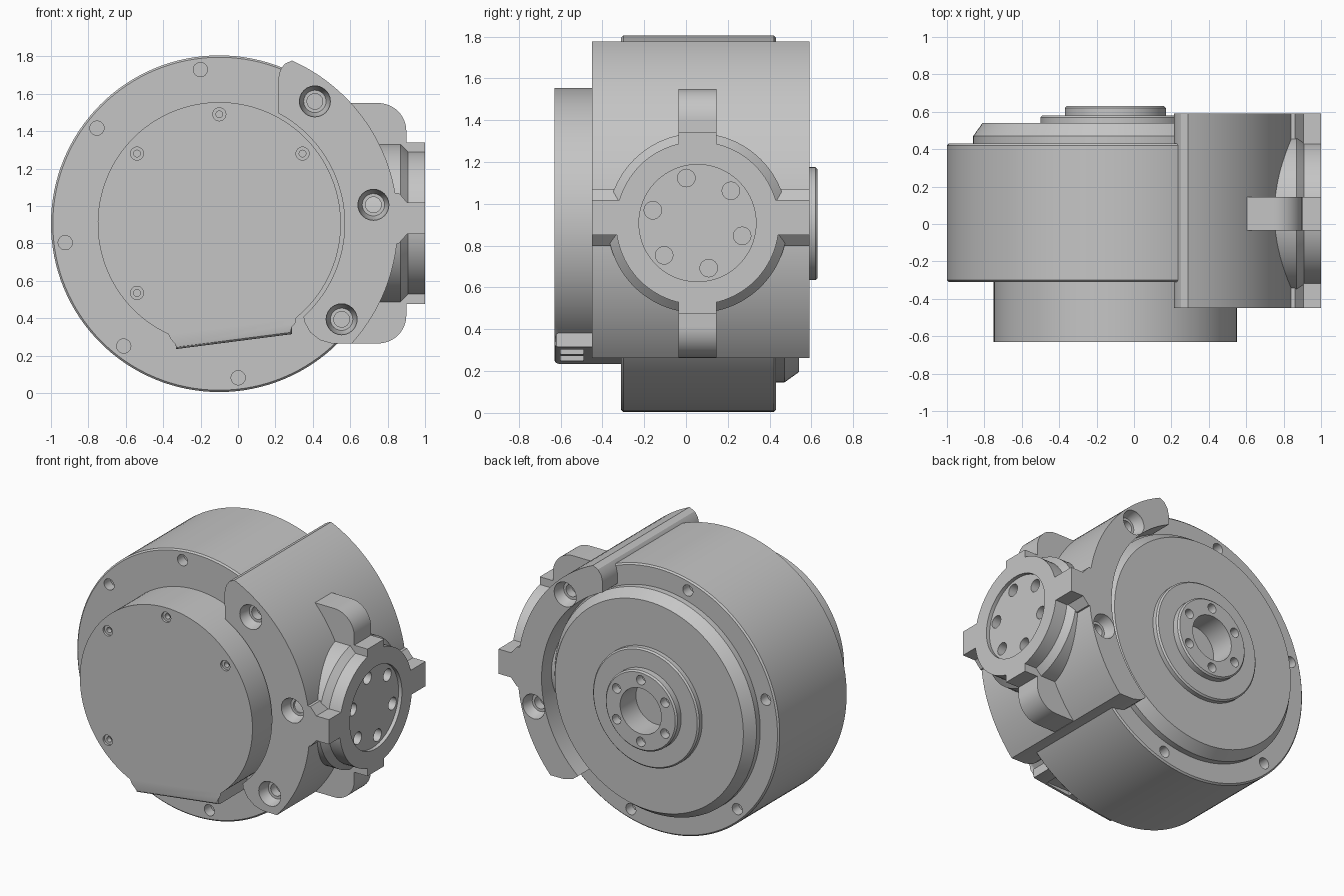
import bpy, bmesh
from math import cos, sin, radians, pi

old = bpy.data.objects.get("Cube")
if old:
    bpy.data.objects.remove(old, do_unlink=True)

grey = bpy.data.materials.new("machined grey")
grey.use_nodes = True
GREY = (0.56, 0.56, 0.56, 1)
grey.diffuse_color = GREY
grey.node_tree.nodes["Principled BSDF"].inputs["Base Color"].default_value = GREY

CX, CZ = -0.1, 0.905      # main axis, along y
BY, BZ = 0.055, 0.908     # side boss axis, along x


def finish(bm, name):
    mesh = bpy.data.meshes.new(name)
    bm.to_mesh(mesh)
    bm.free()
    mesh.materials.append(grey)
    ob = bpy.data.objects.new(name, mesh)
    bpy.context.collection.objects.link(ob)
    return ob


def activate(ob):
    bpy.ops.object.select_all(action='DESELECT')
    ob.select_set(True)
    bpy.context.view_layer.objects.active = ob


def lathe(bm, profile, centre, axis='Y', sign=1, segs=24):
    """Revolve (radius, height) points about an axis and cap both ends."""
    x, y, z = centre
    rings = []
    for r, h in profile:
        ring = []
        for i in range(segs):
            a = 2 * pi * i / segs
            u, w = r * cos(a), r * sin(a)
            p = (x + u, y + sign * h, z + w) if axis == 'Y' else (x + sign * h, y + u, z + w)
            ring.append(bm.verts.new(p))
        rings.append(ring)
    faces = [bm.faces.new(rings[0]), bm.faces.new(rings[-1])]
    for a, b in zip(rings, rings[1:]):
        for i in range(segs):
            j = (i + 1) % segs
            faces.append(bm.faces.new((a[i], a[j], b[j], b[i])))
    bmesh.ops.recalc_face_normals(bm, faces=faces)


def prism(bm, outline, y0, y1):
    """Extrude a counter-clockwise (x, z) outline along y; returns the edges at y0."""
    front = [bm.verts.new((x, y0, z)) for x, z in outline]
    back = [bm.verts.new((x, y1, z)) for x, z in outline]
    n = len(front)
    face = bm.faces.new(front)
    bm.faces.new(back[::-1])
    for i in range(n):
        j = (i + 1) % n
        bm.faces.new((front[j], front[i], back[i], back[j]))
    return list(face.edges)


def box(bm, x0, x1, y0, y1, z0, z1):
    prism(bm, [(x0, z0), (x1, z0), (x1, z1), (x0, z1)], y0, y1)


def arc(r, a0, a1, n, x=CX, z=CZ):
    angles = [radians(a0 + (a1 - a0) * i / n) for i in range(n + 1)]
    return [(x + r * cos(a), z + r * sin(a)) for a in angles]


def circle_spots(r, angles, u=CX, w=CZ):
    return [(u + r * cos(radians(a)), w + r * sin(radians(a))) for a in angles]


def cut(ob, bm):
    cutter = finish(bm, "cutter")
    cutter.hide_render = True
    mod = ob.modifiers.new("cut", 'BOOLEAN')
    mod.operation = 'DIFFERENCE'
    mod.solver = 'EXACT'
    mod.object = cutter
    activate(ob)
    bpy.ops.object.modifier_apply(modifier=mod.name)
    bpy.data.objects.remove(cutter, do_unlink=True)


PLAIN = [(0.038, -0.02), (0.038, 0.07)]
HUB_HOLE = [(0.032, -0.02), (0.032, 0.06)]
TINY = [(0.035, -0.02), (0.035, 0.015), (0.018, 0.015), (0.018, 0.05)]
SUNK = [(0.083, -0.02), (0.083, 0.01), (0.06, 0.07), (0.042, 0.07), (0.042, 0.13)]

# Housing drum with stepped rear plate, hub and bore
bm = bmesh.new()
lathe(bm, [(0.89, -0.31), (0.9, -0.3), (0.9, 0.42), (0.89, 0.43), (0.76, 0.43),
           (0.76, 0.47), (0.71, 0.54), (0.4, 0.54), (0.4, 0.57), (0.39, 0.58),
           (0.27, 0.58), (0.27, 0.62), (0.26, 0.63), (0.155, 0.63), (0.155, 0.46)],
      (CX, 0, CZ), segs=128)
housing = finish(bm, "housing")
bm = bmesh.new()
for x, z in circle_spots(0.83, range(97, 280, 45)):
    lathe(bm, PLAIN, (x, -0.31, z))
for x, z in circle_spots(0.83, range(105, 290, 60)):
    lathe(bm, PLAIN, (x, 0.43, z), sign=-1)
for x, z in circle_spots(0.21, range(30, 360, 60)):
    lathe(bm, HUB_HOLE, (x, 0.63, z), sign=-1)
cut(housing, bm)

# Front cover with a slanted connector tab
bm = bmesh.new()
rim = prism(bm, arc(0.65, -53.7, 248.3, 100) + [(-0.33, 0.235), (0.29, 0.315)], -0.63, -0.29)
bmesh.ops.bevel(bm, geom=rim, offset=0.02, segments=3, profile=0.5, affect='EDGES')
cover = finish(bm, "front_cover")
bm = bmesh.new()
for x, z in [(CX, 1.49), (-0.54, 1.28), (0.345, 1.28), (-0.54, 0.535)]:
    lathe(bm, TINY, (x, -0.63, z))
for x0 in (-0.22, 0.02):
    box(bm, x0, x0 + 0.18, -0.6, -0.49, 0.2, 0.31)
cut(cover, bm)

# Crescent bracket wrapped around the drum, relieved around the rear plate
bm = bmesh.new()
outline = (arc(0.955, 66, -42.2, 48) + [(0.5, 0.265), (0.44, 0.282), (0.385, 0.325), (0.355, 0.38)]
           + arc(0.67, -47.8, 61.9, 40) + [(0.215, 1.68), (0.225, 1.725), (0.25, 1.76)])
prism(bm, outline[::-1], -0.45, 0.59)
bracket = finish(bm, "bracket")
bm = bmesh.new()
lathe(bm, [(0.775, 0.4), (0.775, 0.7)], (CX, 0, CZ), segs=128)
cut(bracket, bm)
bm = bmesh.new()
for x, z in circle_spots(0.83, (52, 7, -38)):
    lathe(bm, SUNK, (x, -0.45, z))
for x, z in circle_spots(0.86, (46, -14)):
    lathe(bm, SUNK, (x, 0.59, z), sign=-1)
cut(bracket, bm)

# Upright rib through the side boss
bm = bmesh.new()
prism(bm, [(0.6, 0.265)] + arc(0.15, -90, 0, 12, 0.75, 0.415)
      + arc(0.15, 0, 90, 12, 0.75, 1.4) + [(0.6, 1.55)], -0.035, 0.145)
rib = finish(bm, "side_rib")

# Round side boss with recessed face and bolt circle
bm = bmesh.new()
lathe(bm, [(0.43, 0.6), (0.43, 0.87), (0.39, 0.91), (0.39, 1.0), (0.28, 1.0), (0.28, 0.975)],
      (0, BY, BZ), axis='X', segs=96)
boss = finish(bm, "side_boss")
bm = bmesh.new()
for y, z in circle_spots(0.222, range(44, 400, 60), BY, BZ):
    lathe(bm, [(0.042, -0.01), (0.042, 0.06)], (0.975, y, z), axis='X', sign=-1)
cut(boss, bm)

# Upper and lower keys on the boss
bm = bmesh.new()
for z0, z1 in ((1.21, 1.34), (0.475, 0.605)):
    box(bm, 0.75, 1.0, -0.035, 0.145, z0, z1)
keys = finish(bm, "boss_keys")

# Front and rear arms that flare into the bracket
bm = bmesh.new()
arm = [(0.815, 0.8), (0.86, 0.8), (0.905, 0.85), (1.0, 0.85),
       (1.0, 1.018), (0.905, 1.018), (0.86, 1.07), (0.815, 1.07)]
for y0, y1 in ((-0.45, -0.26), (0.37, 0.59)):
    prism(bm, arm, y0, y1)
arms = finish(bm, "boss_arms")

for ob in (housing, cover, bracket, rib, boss, keys, arms):
    activate(ob)
    bpy.ops.object.shade_smooth_by_angle(angle=radians(30))
